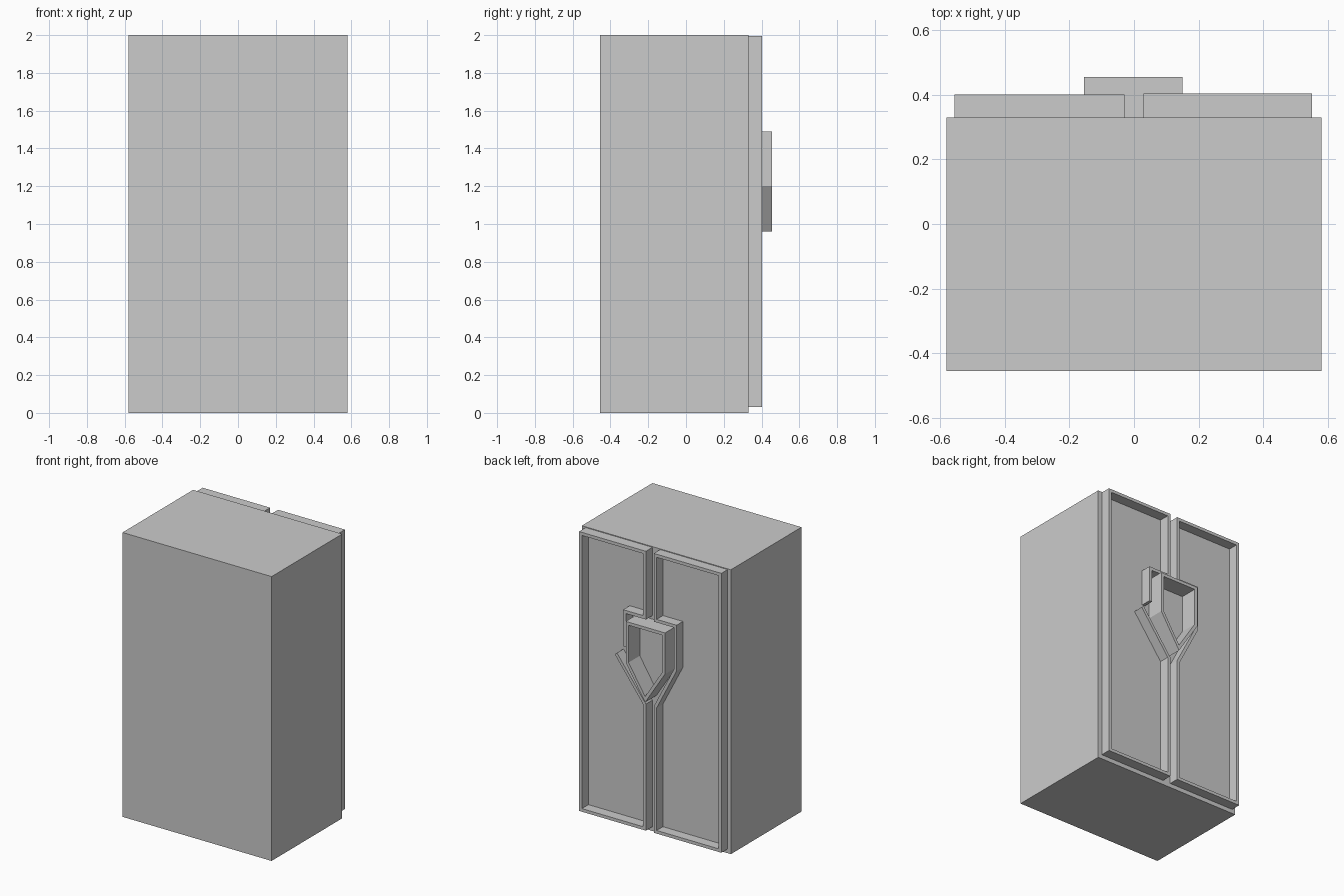
import bpy, bmesh
from mathutils import Vector

cube = bpy.data.objects.get("Cube")
if cube:
    bpy.data.objects.remove(cube, do_unlink=True)

BACK = 0.33      # rear face of the cabinet, where the doors are fixed
WALL = 0.022     # thickness of the raised borders

grey = bpy.data.materials.new("plain grey")
grey.use_nodes = True
colour = (0.6, 0.6, 0.6, 1)
grey.diffuse_color = colour
grey.node_tree.nodes["Principled BSDF"].inputs["Base Color"].default_value = colour


def finish(name, bm):
    bmesh.ops.recalc_face_normals(bm, faces=bm.faces)
    mesh = bpy.data.meshes.new(name)
    bm.to_mesh(mesh)
    bm.free()
    mesh.materials.append(grey)
    obj = bpy.data.objects.new(name, mesh)
    bpy.context.collection.objects.link(obj)
    return obj


def inset(path, closed, width):
    """Mitred offset of an x-z path, towards its left side."""
    pts = [Vector(p) for p in path]
    n = len(pts)
    result = []
    for i, p in enumerate(pts):
        sides = []
        if closed or i > 0:
            sides.append((p - pts[i - 1]).normalized())
        if closed or i < n - 1:
            sides.append((pts[(i + 1) % n] - p).normalized())
        normals = [Vector((-d.y, d.x)) for d in sides]
        mitre = sum(normals, Vector((0, 0))).normalized()
        result.append(p + mitre * width / mitre.dot(normals[0]))
    return result


def border(name, path, closed, y0, y1):
    """Raised wall that follows a path on the rear face."""
    bm = bmesh.new()
    inner = inset(path, closed, WALL)
    rings = [[bm.verts.new((a[0], y0, a[1])), bm.verts.new((a[0], y1, a[1])),
              bm.verts.new((b[0], y1, b[1])), bm.verts.new((b[0], y0, b[1]))]
             for a, b in zip(path, inner)]
    n = len(rings)
    for i in range(n if closed else n - 1):
        r, s = rings[i], rings[(i + 1) % n]
        for k in range(4):
            m = (k + 1) % 4
            bm.faces.new((r[k], r[m], s[m], s[k]))
    if not closed:
        bm.faces.new(rings[0])
        bm.faces.new(rings[-1])
    return finish(name, bm)


# Cabinet body
bm = bmesh.new()
bmesh.ops.create_cube(bm, size=1)
bmesh.ops.scale(bm, vec=(1.16, 0.785, 2), verts=bm.verts)
bmesh.ops.translate(bm, vec=(0, BACK - 0.785 / 2, 1), verts=bm.verts)
finish("cabinet_body", bm)

# Door border that steps around the central holder
border("right_door_border",
       [(-0.555, 0.03), (-0.03, 0.03), (-0.03, 0.92), (-0.185, 1.22),
        (-0.185, 1.515), (-0.03, 1.515), (-0.03, 1.995), (-0.555, 1.995)],
       True, BACK, 0.40)

# Opposite border, open where its slanted end overshoots the step
border("left_door_border",
       [(0.255, 1.22), (0.03, 0.92), (0.03, 0.03), (0.55, 0.03),
        (0.55, 1.995), (0.03, 1.995), (0.03, 1.515), (0.185, 1.515),
        (0.185, 1.28)],
       False, BACK, 0.403)

# Pointed holder between the doors
border("central_holder",
       [(0, 0.96), (0.15, 1.2), (0.15, 1.49), (-0.155, 1.49), (-0.155, 1.2)],
       True, BACK, 0.455)
